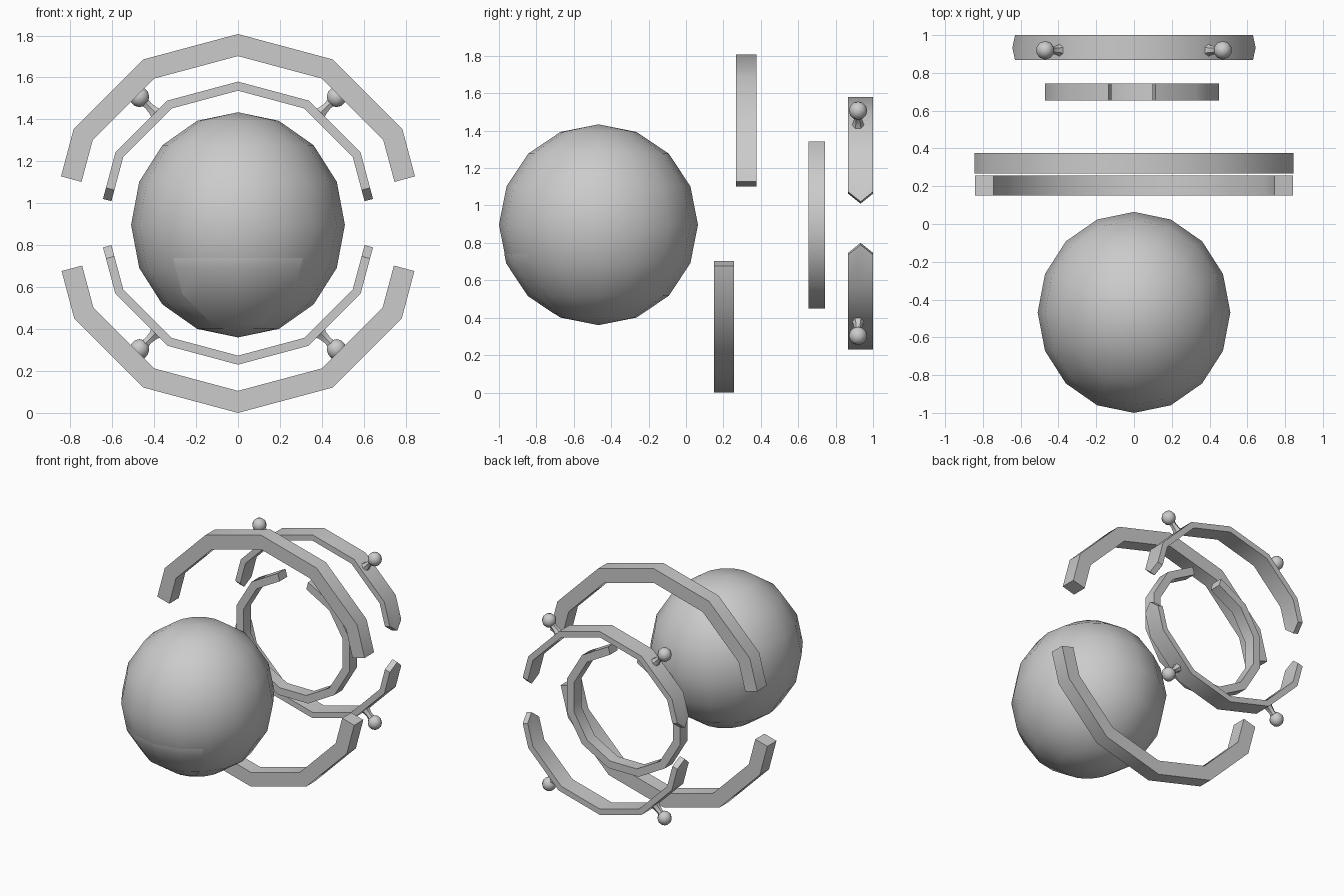
import bpy, bmesh, math
from mathutils import Vector, Matrix

if "Cube" in bpy.data.objects:
    bpy.data.objects.remove(bpy.data.objects["Cube"])

grey = bpy.data.materials.new("light_grey")
grey.diffuse_color = (0.6, 0.6, 0.6, 1)
grey.use_nodes = True
grey.node_tree.nodes["Principled BSDF"].inputs["Base Color"].default_value = grey.diffuse_color


def finish(name, bm, angle=40):
    bmesh.ops.recalc_face_normals(bm, faces=bm.faces[:])
    mesh = bpy.data.meshes.new(name)
    bm.to_mesh(mesh)
    bm.free()
    mesh.materials.append(grey)
    obj = bpy.data.objects.new(name, mesh)
    bpy.context.collection.objects.link(obj)
    bpy.ops.object.select_all(action='DESELECT')
    obj.select_set(True)
    bpy.context.view_layer.objects.active = obj
    bpy.ops.object.shade_smooth_by_angle(angle=math.radians(angle))
    return obj


def arc(name, path, outer, inner, y0, y1, cz, cx=0, sx=1, tip=0):
    """Flat-sided arc; path holds (angle in degrees, radius factor)."""
    bm = bmesh.new()
    ym = (y0 + y1) / 2
    section = [(outer, y0), (outer, ym), (outer, y1), (inner, y1), (inner, ym), (inner, y0)]
    rings = []
    for i, (deg, f) in enumerate(path):
        a = math.radians(deg)
        end = -1 if i == 0 else 1 if i == len(path) - 1 else 0
        ring = []
        for r, y in section:
            t = tip * end if y == ym else 0  # pointed arc ends
            x = r * f * math.cos(a) - t * math.sin(a)
            z = r * f * math.sin(a) + t * math.cos(a)
            ring.append(bm.verts.new((cx + x * sx, y, cz + z)))
        rings.append(ring)
    for p, q in zip(rings, rings[1:]):
        for k in range(6):
            n = (k + 1) % 6
            bm.faces.new((p[k], p[n], q[n], q[k]))
    for e in (rings[0], rings[-1]):
        bm.faces.new((e[0], e[1], e[4], e[5]))
        bm.faces.new((e[1], e[2], e[3], e[4]))
    return finish(name, bm)


def half(start):
    c = math.cos(math.radians(15))
    return [(start + 15, c)] + [(start + d, 1) for d in (30, 60, 90, 120, 150)] + [(start + 165, c)]


# Split outer ring, split rear ring with pointed ends, and open inner ring
arc("outer_ring_upper", half(0), 0.905, 0.80, 0.267, 0.377, 0.902)
arc("outer_ring_lower", half(180), 0.902, 0.797, 0.15, 0.256, 0.902)
for label, start in (("upper", 0), ("lower", 180)):
    arc("rear_ring_" + label, half(start), 0.675, 0.632, 0.867, 1.0, 0.905, tip=0.055)
arc("inner_ring", [(105 + 30 * k, 1) for k in range(12)], 0.462, 0.405,
    0.655, 0.744, 0.895, cx=-0.011, sx=1.033)

# Main ball
CENTRE = Vector((0, -0.468, 0.897))


def ball_mesh(scale):
    bm = bmesh.new()
    m = Matrix.Translation(CENTRE) @ Matrix.Diagonal((0.51 * scale, 0.532 * scale, 0.537 * scale, 1))
    bmesh.ops.create_uvsphere(bm, u_segments=16, v_segments=8, radius=1, matrix=m)
    return bm


finish("main_ball", ball_mesh(1), 60)

# Thin plate on the lower front of the ball, trimmed by planes
bm = ball_mesh(1.004)
cuts = [((0, 0, 0.74), (0, 0, 1)), ((0, 0, 0.42), (0, 0, -1)), ((0, -0.6, 0), (0, 1, 0))]
for s in (-1, 1):
    cuts += [((s * 0.31, 0, 0.74), (s * 0.97, 0, -0.25)), ((s * 0.22, 0, 0.52), (s * 0.72, 0, -0.7))]
for co, no in cuts:
    bmesh.ops.bisect_plane(bm, geom=bm.verts[:] + bm.edges[:] + bm.faces[:],
                           plane_co=co, plane_no=no, clear_outer=True)
for f in bm.faces:
    f.normal_update()
plate = finish("front_plate", bm, 60)

# Knobs on flared necks, around the rear ring
for sx in (-1, 1):
    for sz in (-1, 1):
        bm = bmesh.new()
        centre = Vector((sx * 0.47, 0.92, 0.905 + sz * 0.602))
        bmesh.ops.create_uvsphere(bm, u_segments=10, v_segments=6, radius=0.049,
                                  matrix=Matrix.Translation(centre))
        out = Vector((sx, 0, sz)).normalized()
        side, across = Vector((0, 1, 0)), out.cross(Vector((0, 1, 0)))
        loops = []
        for d, r in ((-0.125, 0.042), (-0.095, 0.027), (-0.06, 0.021), (-0.03, 0.026)):
            loops.append([bm.verts.new(centre + out * d + r * (
                side * math.cos(k * math.pi / 3) + across * math.sin(k * math.pi / 3)))
                for k in range(6)])
        for p, q in zip(loops, loops[1:]):
            for k in range(6):
                n = (k + 1) % 6
                bm.faces.new((p[k], p[n], q[n], q[k]))
        bm.faces.new(loops[0])
        bm.faces.new(loops[-1])
        finish("knob_%s_%s" % ("left" if sx < 0 else "right", "lower" if sz < 0 else "upper"), bm, 50)
